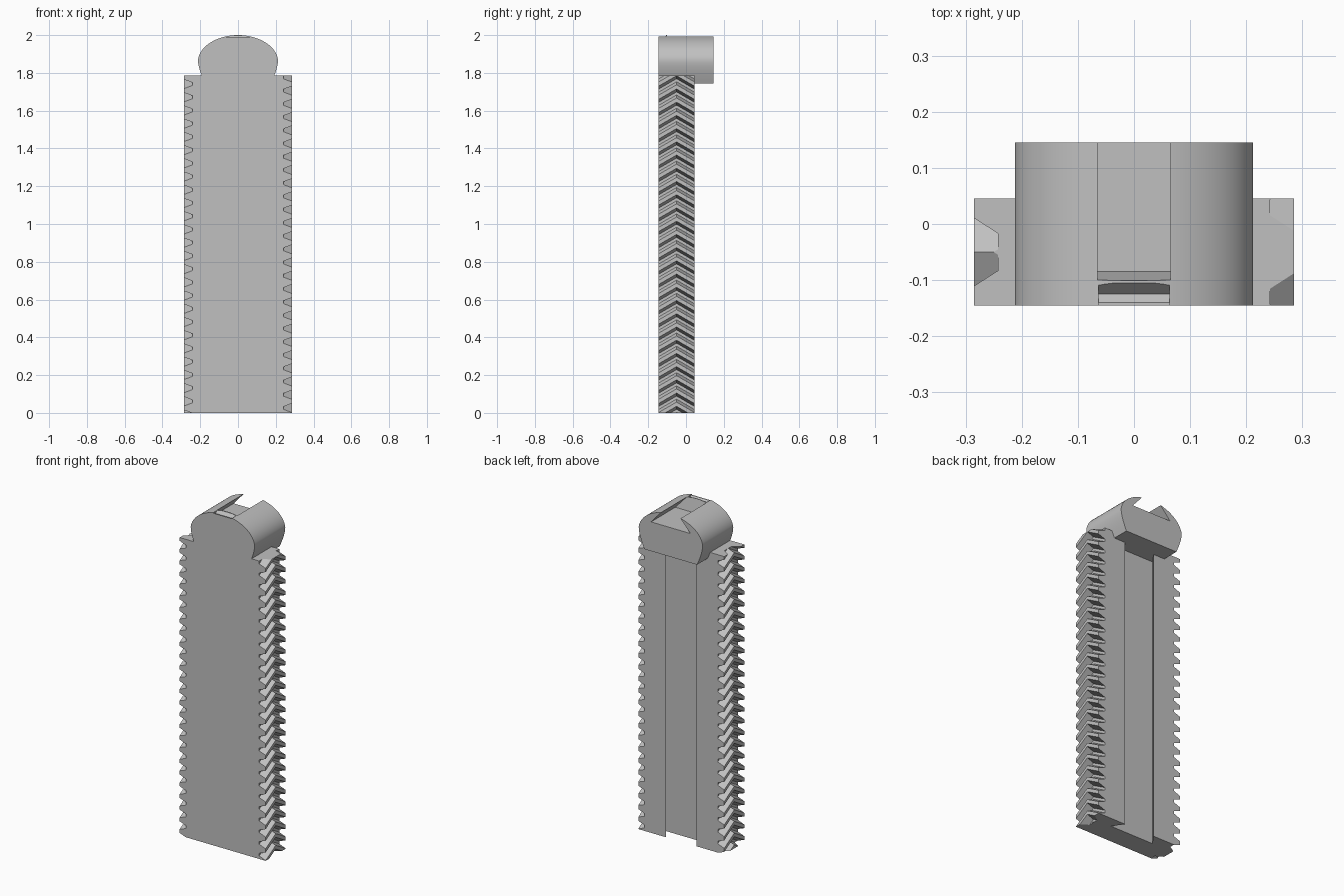
import bpy
import bmesh
from mathutils import Vector
from mathutils.geometry import interpolate_bezier

cube = bpy.data.objects.get("Cube")
if cube:
    bpy.data.objects.remove(cube, do_unlink=True)

grey = bpy.data.materials.new("plain grey")
grey.use_nodes = True
GREY = (0.53, 0.53, 0.53, 1)
grey.diffuse_color = GREY
grey.node_tree.nodes["Principled BSDF"].inputs["Base Color"].default_value = GREY

FRONT, BODY_BACK, HEAD_BACK = -0.145, 0.045, 0.145
BODY_TOP, ROOT_X, TIP_X = 1.785, 0.242, 0.285
PITCH, RISE = 0.07, 0.055


def finish(name, bm):
    bmesh.ops.recalc_face_normals(bm, faces=bm.faces)
    mesh = bpy.data.meshes.new(name)
    bm.to_mesh(mesh)
    bm.free()
    mesh.materials.append(grey)
    obj = bpy.data.objects.new(name, mesh)
    bpy.context.collection.objects.link(obj)
    return obj


def prism(bm, rings):
    """Join matching rings of points into a closed solid."""
    loops = [[bm.verts.new(p) for p in ring] for ring in rings]
    for a, b in zip(loops, loops[1:]):
        for i in range(len(a)):
            j = (i + 1) % len(a)
            bm.faces.new((a[i], a[j], b[j], b[i]))
    bm.faces.new(loops[0])
    bm.faces.new(loops[-1])


def mirrored(half):
    """Complete a right-hand outline with its mirror image."""
    return half + [(-x, v) for x, v in reversed(half) if x > 1e-5]


def solid(name, rings):
    bm = bmesh.new()
    prism(bm, rings)
    return finish(name, bm)


# Bar with a dovetail groove down its back
section = mirrored([(0, FRONT), (ROOT_X, FRONT), (ROOT_X, BODY_BACK),
                    (0.1, BODY_BACK), (0.145, -0.02)])
solid("rack_bar", [[(x, y, z) for x, y in section] for z in (0, BODY_TOP)])


# Herringbone teeth on both edges, half a pitch out of step
def tooth_strip(name, side, first):
    bm = bmesh.new()
    middle = (FRONT + BODY_BACK) / 2
    outline = [(ROOT_X - 0.01, -0.027), (ROOT_X, -0.027), (TIP_X, -0.011),
               (TIP_X, 0.011), (ROOT_X, 0.027), (ROOT_X - 0.01, 0.027)]
    for k in range(-1, 28):
        apex = first - k * PITCH
        stations = ((FRONT, apex - RISE), (middle, apex), (BODY_BACK, apex - RISE))
        prism(bm, [[(side * x, y, z + dz) for x, dz in outline] for y, z in stations])
    # Trim the strip flush with the ends of the bar
    for height, direction in ((0, -1), (BODY_TOP, 1)):
        cut = bmesh.ops.bisect_plane(
            bm, geom=bm.verts[:] + bm.edges[:] + bm.faces[:],
            plane_co=(0, 0, height), plane_no=(0, 0, direction), clear_outer=True)
        rim = [e for e in cut["geom_cut"] if isinstance(e, bmesh.types.BMEdge)]
        bmesh.ops.holes_fill(bm, edges=rim, sides=0)
    return finish(name, bm)


tooth_strip("left_teeth", 1, 1.796)
tooth_strip("right_teeth", -1, 1.761)

# Domed head
dome = interpolate_bezier(Vector((0, 2)), Vector((0.1, 2)),
                          Vector((0.2, 1.95)), Vector((0.212, 1.87)), 18)
cheek = interpolate_bezier(Vector((0.212, 1.87)), Vector((0.212, 1.83)),
                           Vector((0.19, 1.78)), Vector((0.175, 1.745)), 8)
outline = mirrored([(p[0], p[1]) for p in dome + cheek[1:]])
head = solid("head", [[(x, y, z) for x, z in outline] for y in (FRONT, HEAD_BACK)])

# Dovetail slot in the head, open at the back, with a leaning end wall
slot = mirrored([(0.13, 1.92), (0.065, 1.993), (0.065, 2.05)])
slot_cutter = solid("slot_cutter", [
    [(x, -0.085 - 0.2 * (z - 1.92), z) for x, z in slot],
    [(x, 0.2, z) for x, z in slot]])

# Shallow catch groove across the top, near the front
groove = [(-0.105, 2.05), (-0.105, 1.998), (-0.125, 1.975),
          (-0.14, 1.99), (-0.16, 1.99), (-0.16, 2.05)]
groove_cutter = solid("groove_cutter", [
    [(x, y, z) for y, z in groove] for x in (-0.063, 0.063)])

bpy.context.view_layer.objects.active = head
for cutter in (slot_cutter, groove_cutter):
    cutter.hide_render = True
    cut = head.modifiers.new(cutter.name, "BOOLEAN")
    cut.operation = "DIFFERENCE"
    cut.solver = "EXACT"
    cut.object = cutter
    bpy.ops.object.modifier_apply(modifier=cut.name)
    bpy.data.objects.remove(cutter, do_unlink=True)

bpy.ops.object.select_all(action="DESELECT")
head.select_set(True)
bpy.ops.object.shade_smooth_by_angle(angle=0.5)
